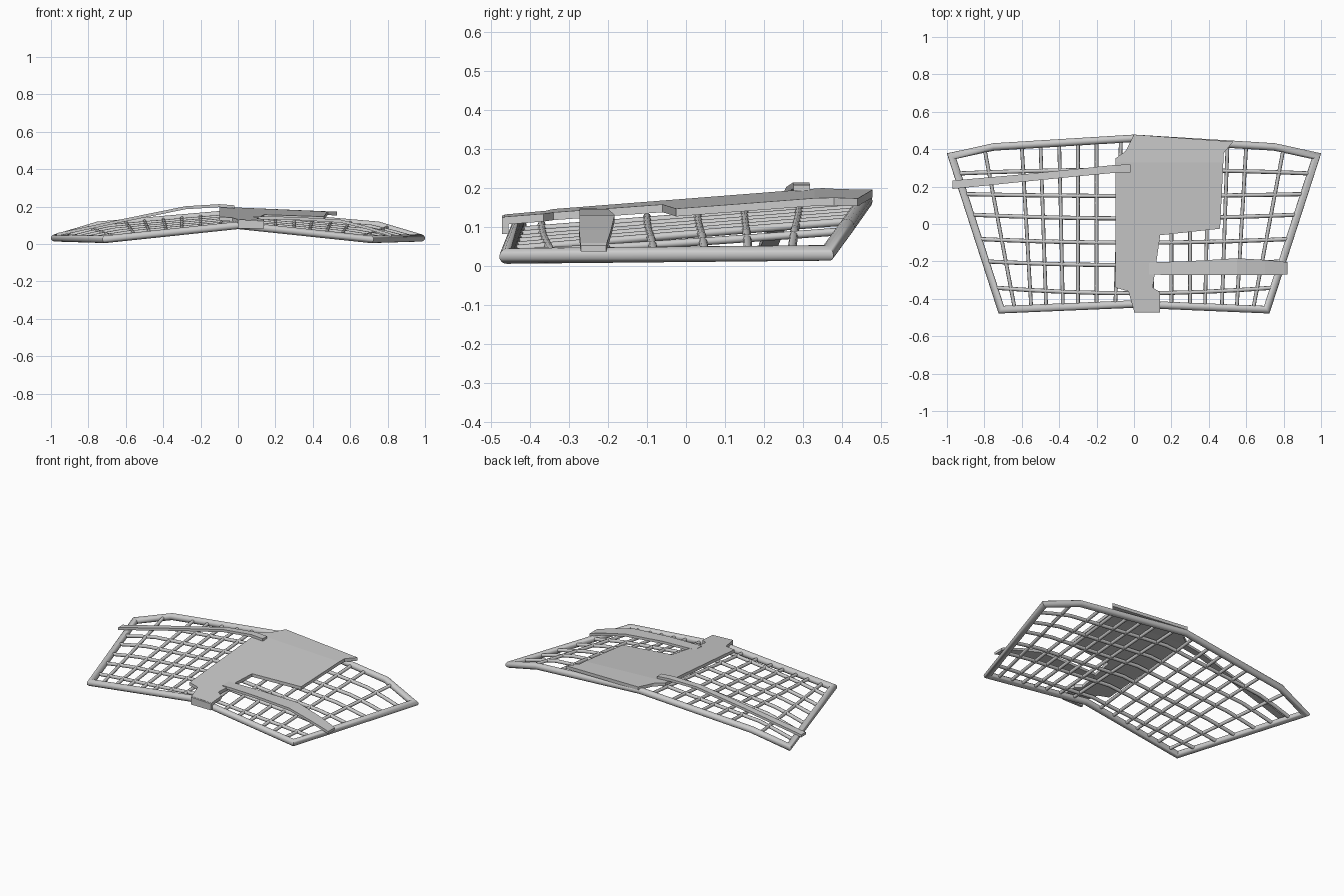
import bpy, bmesh
from math import sin, cos, tau
from mathutils import Vector

cube = bpy.data.objects.get("Cube")
if cube:
    bpy.data.objects.remove(cube, do_unlink=True)

grey = bpy.data.materials.new("plain grey")
grey.use_nodes = True
grey.diffuse_color = (0.6, 0.6, 0.6, 1)
grey.node_tree.nodes["Principled BSDF"].inputs["Base Color"].default_value = (0.6, 0.6, 0.6, 1)


def finish(bm, name, smooth=False):
    bmesh.ops.recalc_face_normals(bm, faces=bm.faces)
    mesh = bpy.data.meshes.new(name)
    bm.to_mesh(mesh)
    bm.free()
    mesh.materials.append(grey)
    obj = bpy.data.objects.new(name, mesh)
    bpy.context.collection.objects.link(obj)
    if smooth:
        bpy.ops.object.select_all(action='DESELECT')
        obj.select_set(True)
        bpy.context.view_layer.objects.active = obj
        bpy.ops.object.shade_smooth_by_angle(angle=0.9)


def skin(bm, rings, closed):
    """Join matching rings of vertices into a solid."""
    loops = [[bm.verts.new(p) for p in ring] for ring in rings]
    n = len(loops[0])
    pairs = list(zip(loops, loops[1:]))
    if closed:
        pairs.append((loops[-1], loops[0]))
    else:
        bm.faces.new(loops[0])
        bm.faces.new(loops[-1])
    for a, b in pairs:
        for i in range(n):
            j = (i + 1) % n
            bm.faces.new((a[i], a[j], b[j], b[i]))


def tube(bm, points, radius, sides, closed=False):
    """Round bar along a path with mitred corners."""
    pts = [Vector(p) for p in points]
    rings = []
    for i, p in enumerate(pts):
        last = i == len(pts) - 1
        nxt = pts[(i + 1) % len(pts)] if closed or not last else None
        prv = pts[i - 1] if closed or i else None
        out = (nxt - p).normalized() if nxt else (p - prv).normalized()
        inc = (p - prv).normalized() if prv else out
        plane = (inc + out).normalized()
        side = inc.cross(Vector((0, 0, 1))).normalized()
        up = side.cross(inc)
        ring = []
        for k in range(sides):
            o = (side * cos(tau * k / sides) + up * sin(tau * k / sides)) * radius
            ring.append(p + o - inc * (o.dot(plane) / inc.dot(plane)))
        rings.append(ring)
    skin(bm, rings, closed)


def lerp(a, b, t):
    return a + (b - a) * t


# Rail corner points for one half, from the centre outwards
BACK = [Vector(p) for p in ((0, .458, .165), (.75, .412, .10), (.975, .363, .033))]
FRONT = [Vector(p) for p in ((0, -.428, .10), (.71, -.458, .025))]
KNEE = .77


def back_rail(u):
    if u < KNEE:
        return BACK[0].lerp(BACK[1], u / KNEE)
    return BACK[1].lerp(BACK[2], (u - KNEE) / (1 - KNEE))


def edge_x(y):
    return lerp(.71, .975, (y + .458) / .82)


def on_shell(x, y):
    """Point of the arched lattice surface above x, y."""
    u = min(abs(x) / edge_x(y), 1)
    f, b = FRONT[0].lerp(FRONT[1], u), back_rail(u)
    v = min(max((y - f.y) / (b.y - f.y), 0), 1)
    return Vector((x, y, lerp(f.z, b.z, v)))


def mirror(p):
    return Vector((-p[0], p[1], p[2]))


# Outer frame
bm = bmesh.new()
half = BACK + [FRONT[1]]
tube(bm, half + [FRONT[0]] + [mirror(p) for p in reversed(half[1:])], .02, 16, True)
finish(bm, "outer_frame", True)

# Lattice bars running side to side
bm = bmesh.new()
for y_mid, y_end in ((.29, .27), (.15, .16), (.03, .05), (-.1, -.08), (-.22, -.2), (-.37, -.34)):
    path = []
    for k in range(-8, 9):
        t = k / 8
        y = lerp(y_mid, y_end, t * t)
        path.append(on_shell(t * edge_x(y), y))
    tube(bm, path, .011, 8)
finish(bm, "cross_bars", True)

# Lattice bars running front to back
bm = bmesh.new()
for x_back, x_front in ((.07, .1), (.2, .2), (.3, .3), (.4, .38), (.5, .47), (.6, .55), (.8, .64)):
    y_back = lerp(.458, .41, x_back / .75)
    for s in (-1, 1):
        path = [on_shell(s * lerp(x_front, x_back, k / 8), lerp(-.44, y_back, k / 8))
                for k in range(9)]
        tube(bm, path, .01, 8)
finish(bm, "long_bars", True)


# Cover plate with a narrow neck at the front
def plate_z(x, y):
    return min(.143 + .078 * (y + .37), .199) - .042 * (x + .1)


outline = [(-.1, -.34), (-.1, .35), (-.045, .39), (0, .478), (.53, .44), (.48, .38),
           (.46, -.025), (.14, -.06), (.12, -.2), (.1, -.34), (.14, -.365),
           (.14, -.465), (0, -.465), (-.03, -.36)]
bm = bmesh.new()
face = bm.faces.new([bm.verts.new((x, y, 0)) for x, y in outline])
bmesh.ops.bisect_plane(bm, geom=bm.verts[:] + bm.edges[:] + bm.faces[:],
                       plane_co=(0, .33, 0), plane_no=(0, 1, 0))
res = bmesh.ops.extrude_face_region(bm, geom=bm.faces[:])
top = {g for g in res["geom"] if isinstance(g, bmesh.types.BMVert)}
for v in bm.verts:
    v.co.z = plate_z(v.co.x, v.co.y) - (0 if v in top else .02)
finish(bm, "cover_plate")

# Folded lip over the front rail
bm = bmesh.new()
skin(bm, [[(x, -.472, .082), (x, -.455, .082), (x, -.455, plate_z(x, -.46)),
           (x, -.472, plate_z(x, -.46) - .003)] for x in (0, .14)], False)
finish(bm, "front_lip")


# Flat straps: each station is x, y, top height, width
def strap(name, stations, thick):
    bm = bmesh.new()
    skin(bm, [[(x, y - w / 2, z), (x, y + w / 2, z), (x, y + w / 2, z - thick),
               (x, y - w / 2, z - thick)] for x, y, z, w in stations], False)
    finish(bm, name)


strap("right_strap", [(-.97, .21, .058, .045), (-.6, .245, .137, .04), (-.28, .277, .202, .04),
                      (-.1, .295, .213, .042), (-.02, .297, .207, .042)], .016)
strap("left_strap", [(.08, -.238, .148, .065), (.3, -.236, .145, .075), (.55, -.228, .13, .09),
                     (.7, -.233, .092, .082), (.81, -.237, .058, .068), (.82, -.237, .052, .065)], .016)
